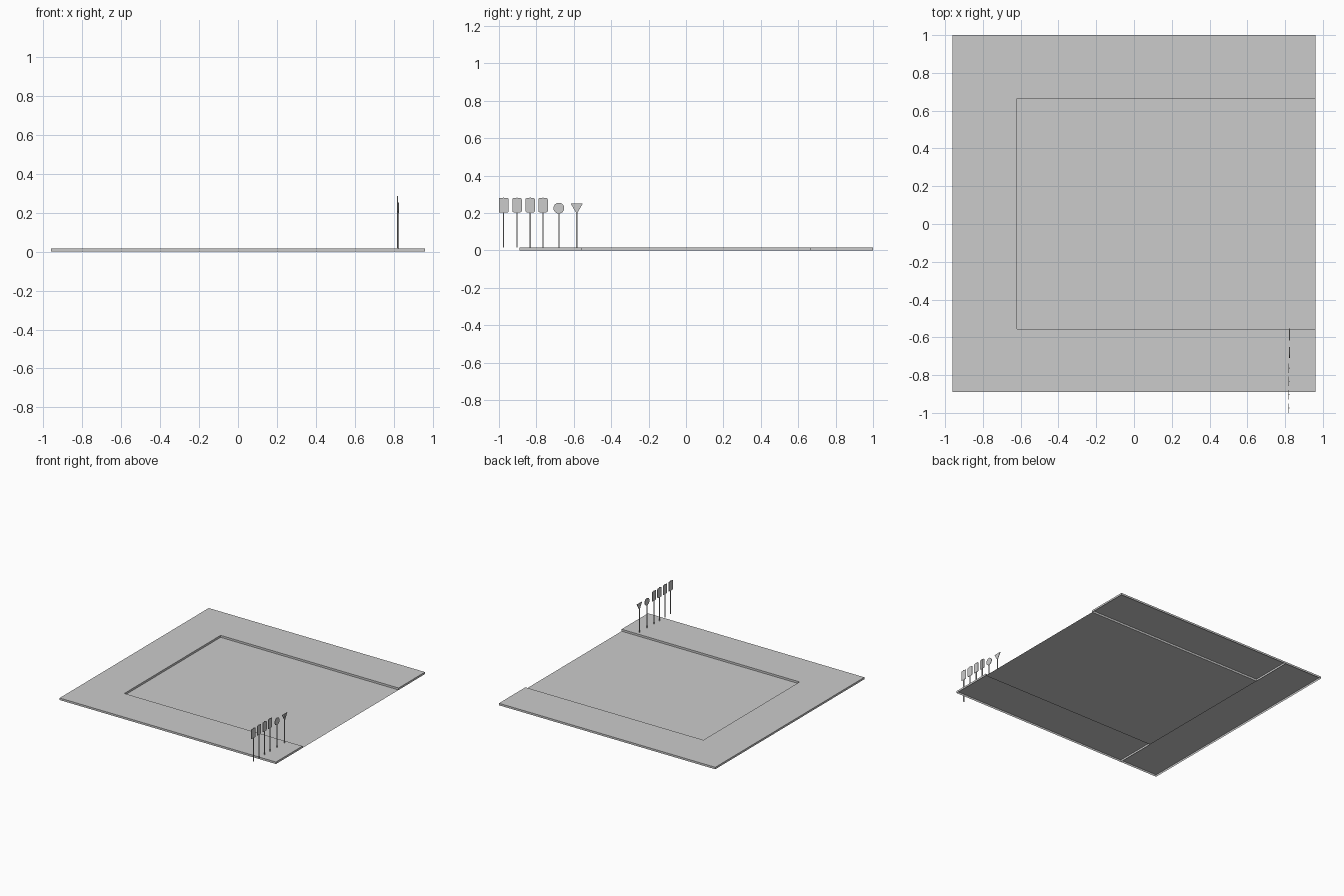
import bpy, bmesh, math
from mathutils import Matrix, Vector

cube = bpy.data.objects.get("Cube")
if cube:
    bpy.data.objects.remove(cube, do_unlink=True)

GREY = (0.6, 0.6, 0.6, 1.0)
grey = bpy.data.materials.new("plain_grey")
grey.use_nodes = True
grey.diffuse_color = GREY
grey.node_tree.nodes["Principled BSDF"].inputs["Base Color"].default_value = GREY

TOP = 0.016                       # pavement height
X0, X1, Y0, Y1 = -0.96, 0.96, -0.89, 1.0
IN_X, IN_Y0, IN_Y1 = -0.62, -0.555, 0.665


def finish(name, bm):
    mesh = bpy.data.meshes.new(name)
    bm.to_mesh(mesh)
    bm.free()
    mesh.materials.append(grey)
    obj = bpy.data.objects.new(name, mesh)
    bpy.context.collection.objects.link(obj)
    return obj


def box(name, lo, hi, open_bottom=False):
    bm = bmesh.new()
    lo, hi = Vector(lo), Vector(hi)
    bmesh.ops.create_cube(bm, size=1, matrix=Matrix.Translation((lo + hi) / 2)
                          @ Matrix.Diagonal((*(hi - lo), 1)))
    if open_bottom:
        bm.normal_update()
        down = [f for f in bm.faces if f.normal.z < -0.9]
        bmesh.ops.delete(bm, geom=down, context='FACES_ONLY')
    return finish(name, bm)


def plate(name, x, outline, thick=0.004):
    # flat sign facing along x, extruded from a (y, z) outline
    bm = bmesh.new()
    face = bm.faces.new([bm.verts.new((x - thick / 2, y, z)) for y, z in outline])
    ext = bmesh.ops.extrude_face_region(bm, geom=[face])["geom"]
    bmesh.ops.translate(bm, vec=(thick, 0, 0),
                        verts=[v for v in ext if isinstance(v, bmesh.types.BMVert)])
    bmesh.ops.recalc_face_normals(bm, faces=bm.faces[:])
    return finish(name, bm)


def ring(y, z, r, n, turn=0.0):
    return [(y + r * math.cos(turn + math.tau * i / n),
             z + r * math.sin(turn + math.tau * i / n)) for i in range(n)]


def rounded_rect(y, z, hw, hh, r):
    pts = []
    for i, (sy, sz) in enumerate([(1, 1), (-1, 1), (-1, -1), (1, -1)]):
        for k in range(4):
            a = math.pi / 2 * (i + k / 3)
            pts.append((y + sy * (hw - r) + r * math.cos(a),
                        z + sz * (hh - r) + r * math.sin(a)))
    return pts


# Raised pavement on three sides, hollow underneath
box("pavement_side", (X0, Y0, 0), (IN_X, Y1, TOP), True)
box("pavement_back", (IN_X, IN_Y1, 0), (X1, Y1, TOP), True)
box("pavement_front", (IN_X, Y0, 0), (X1, IN_Y0, TOP), True)

# Sunken floor sheet
floor = bmesh.new()
floor.faces.new([floor.verts.new(p) for p in
                 [(IN_X, IN_Y0, 0), (X1, IN_Y0, 0), (X1, IN_Y1, 0), (IN_X, IN_Y1, 0)]])
finish("floor", floor)


# Row of sign posts
def post(name, x, y, top):
    h = 0.003
    box(name, (x - h, y - h, TOP), (x + h, y + h, top))


for i, y in enumerate([-0.975, -0.903, -0.833, -0.764]):
    post(f"square_sign_post_{i + 1}", 0.819, y, 0.284)
    corner = 0.002 if i == 0 else 0.007
    plate(f"square_sign_{i + 1}", 0.819, rounded_rect(y, 0.242, 0.025, 0.038, corner))

post("round_sign_post", 0.823, -0.68, 0.25)
plate("round_sign", 0.823, ring(-0.68, 0.226, 0.029, 24))

post("triangle_sign_post", 0.823, -0.584, 0.248)
plate("triangle_sign", 0.823, ring(-0.584, 0.232, 0.037, 3, -math.pi / 2))
